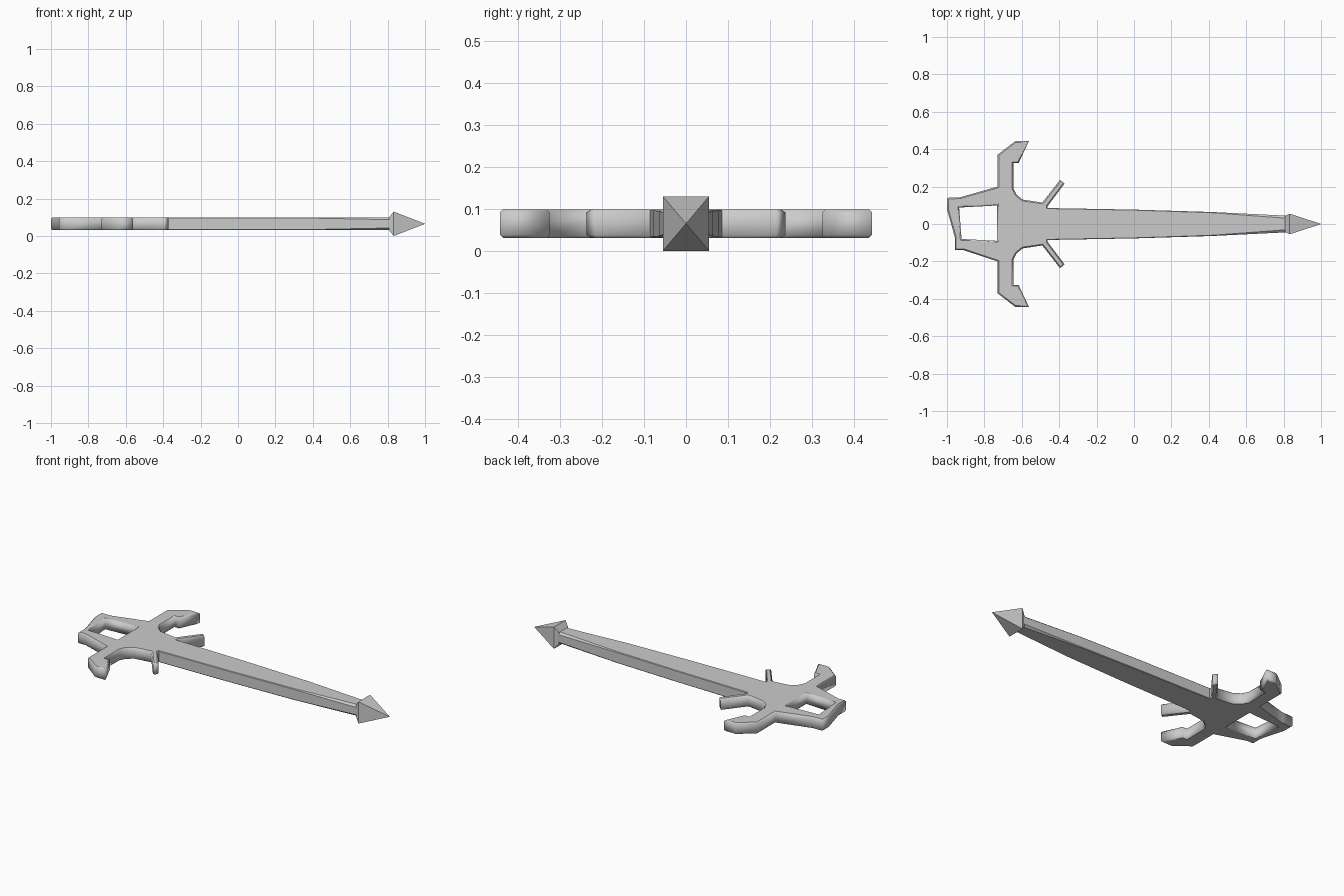
import bpy, bmesh

if "Cube" in bpy.data.objects:
    bpy.data.objects.remove(bpy.data.objects["Cube"])

ZC = 0.065   # mid-plane height
H = 0.034    # half thickness
B = 0.007    # edge chamfer


def loft(name, rings):
    """Skin closed rings of equal count, capped at both ends."""
    bm = bmesh.new()
    vs = [[bm.verts.new(p) for p in r] for r in rings]
    n = len(vs[0])
    for a, b in zip(vs, vs[1:]):
        for i in range(n):
            j = (i + 1) % n
            bm.faces.new((a[i], a[j], b[j], b[i]))
    bm.faces.new(vs[0])
    bm.faces.new(vs[-1])
    bmesh.ops.remove_doubles(bm, verts=bm.verts, dist=1e-5)
    bmesh.ops.recalc_face_normals(bm, faces=bm.faces)
    me = bpy.data.meshes.new(name)
    bm.to_mesh(me)
    bm.free()
    ob = bpy.data.objects.new(name, me)
    bpy.context.collection.objects.link(ob)
    return ob


# Hilt: guard outline (half, mirrored), lopsided pommel loop, and hole
guard = [(-0.73, 0.20), (-0.73, 0.37), (-0.635, 0.443), (-0.562, 0.443),
         (-0.617, 0.325), (-0.645, 0.325), (-0.645, 0.19), (-0.628, 0.157),
         (-0.594, 0.13), (-0.49, 0.115), (-0.395, 0.237), (-0.372, 0.215),
         (-0.462, 0.095), (-0.462, 0.07)]
pommel_top = [(-1.0, 0.08), (-1.0, 0.14), (-0.93, 0.143)]
pommel_bottom = [(-0.91, -0.14), (-0.958, -0.14), (-0.958, -0.07)]
outline = (pommel_top + guard + [(x, -y) for x, y in reversed(guard)]
           + pommel_bottom)
hole = [(-0.935, 0.088), (-0.732, 0.099), (-0.732, -0.09), (-0.922, -0.08)]

cu = bpy.data.curves.new("hilt_profile", 'CURVE')
cu.dimensions = '2D'
cu.fill_mode = 'BOTH'
cu.extrude = H - B
cu.bevel_depth = B
cu.bevel_resolution = 0
cu.offset = -B
for pts in (outline, hole[::-1]):
    sp = cu.splines.new('POLY')
    sp.points.add(len(pts) - 1)
    for p, (x, y) in zip(sp.points, pts):
        p.co = (x, y, 0, 1)
    sp.use_cyclic_u = True
hilt = bpy.data.objects.new("hilt", cu)
hilt.location.z = ZC
bpy.context.collection.objects.link(hilt)
bpy.context.view_layer.objects.active = hilt
hilt.select_set(True)
bpy.ops.object.convert(target='MESH')


# Blade: tapering chamfered bar whose chamfer widens towards the tip
def bar(x, w, cy, cz):
    q = [(w, H - cz), (w - cy, H)]
    pts = q + [(-y, z) for y, z in reversed(q)]
    pts += [(-y, -z) for y, z in pts]
    return [(x, y, ZC + z) for y, z in pts]


loft("blade", [bar(-0.50, 0.086, 0.003, 0.003), bar(-0.0, 0.077, 0.003, 0.003),
               bar(0.42, 0.064, 0.004, 0.004), bar(0.825, 0.044, 0.014, 0.012)])


# Tip: four-sided point flaring out from the blade end
def rect(x, w, h):
    return [(x, w * a, ZC + h * b) for a, b in ((1, 1), (-1, 1), (-1, -1), (1, -1))]


loft("tip", [rect(0.808, 0.042, H), rect(0.832, 0.055, 0.065),
             rect(1.0, 0.0004, 0.0004)])
